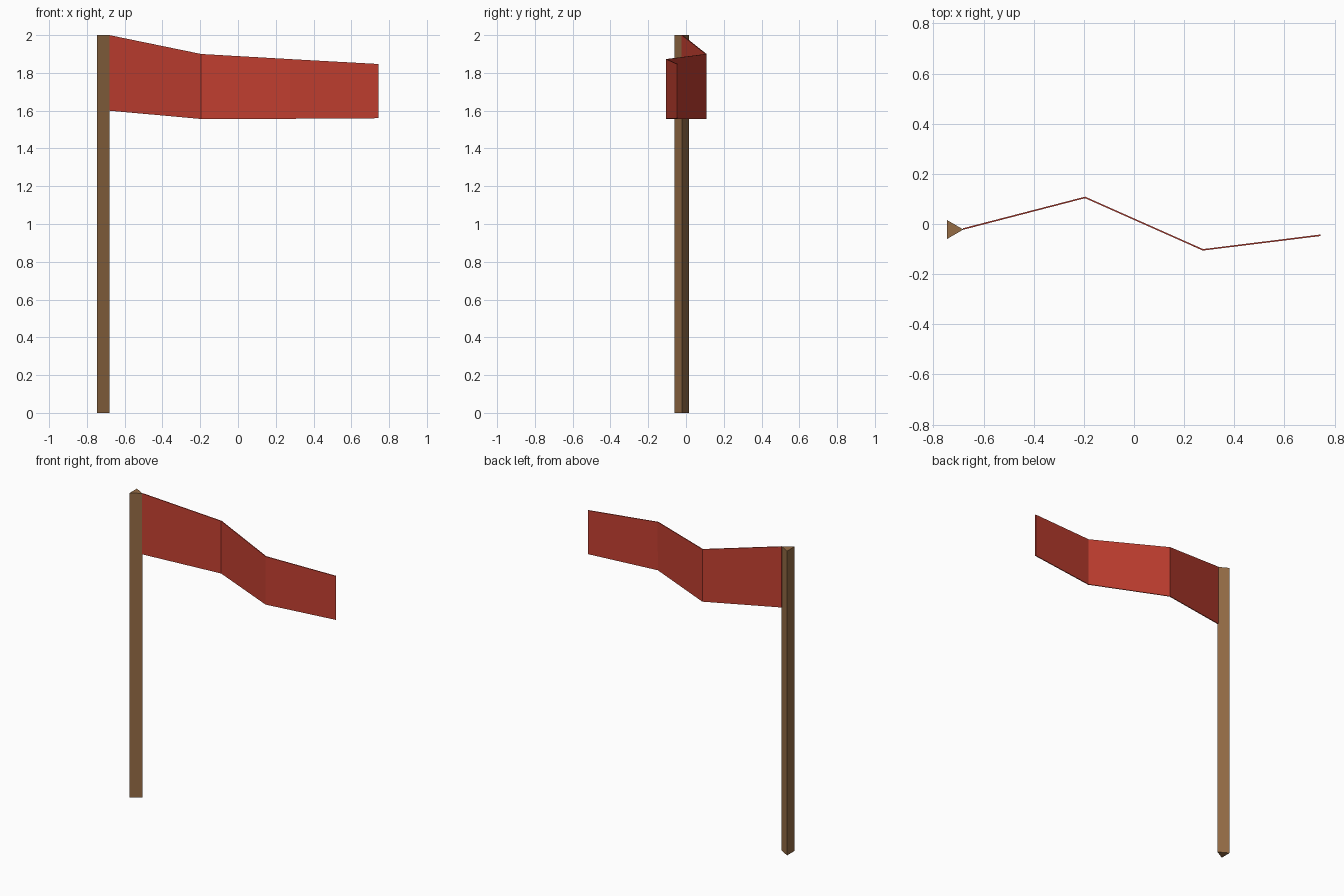
import bpy
import math

cube = bpy.data.objects.get("Cube")
if cube:
    bpy.data.objects.remove(cube, do_unlink=True)


def make_material(name, rgb):
    mat = bpy.data.materials.new(name)
    mat.use_nodes = True
    mat.diffuse_color = (*rgb, 1)
    mat.node_tree.nodes["Principled BSDF"].inputs["Base Color"].default_value = (*rgb, 1)
    return mat


wood = make_material("brown wood", (0.30, 0.15, 0.06))
cloth = make_material("red cloth", (0.54, 0.05, 0.03))


def make_object(name, verts, faces, mat):
    mesh = bpy.data.meshes.new(name)
    mesh.from_pydata(verts, [], faces)
    mesh.materials.append(mat)
    obj = bpy.data.objects.new(name, mesh)
    bpy.context.collection.objects.link(obj)
    return obj


# Three-sided pole with one edge turned towards the flag
radius, height = 0.0435, 2.0
centre_x, centre_y = -0.724, -0.022
ring = []
for i in range(3):
    a = math.tau * i / 3
    ring.append((centre_x + radius * math.cos(a), centre_y + radius * math.sin(a)))
verts = [(x, y, z) for z in (0, height) for x, y in ring]
sides = [(i, (i + 1) % 3, (i + 1) % 3 + 3, i + 3) for i in range(3)]
make_object("pole", verts, [(2, 1, 0), (3, 4, 5)] + sides, wood)

# Folded flag: x, y, bottom and top of each fold
folds = [
    (-0.682, -0.02, 1.60, 2.0),
    (-0.195, 0.106, 1.556, 1.90),
    (0.275, -0.103, 1.557, 1.873),
    (0.744, -0.045, 1.56, 1.847),
]
verts = [(x, y, z) for x, y, low, high in folds for z in (low, high)]
faces = [(2 * i, 2 * i + 2, 2 * i + 3, 2 * i + 1) for i in range(len(folds) - 1)]
flag = make_object("flag", verts, faces, cloth)
solid = flag.modifiers.new("thickness", "SOLIDIFY")
solid.thickness = 0.006
solid.offset = 0
